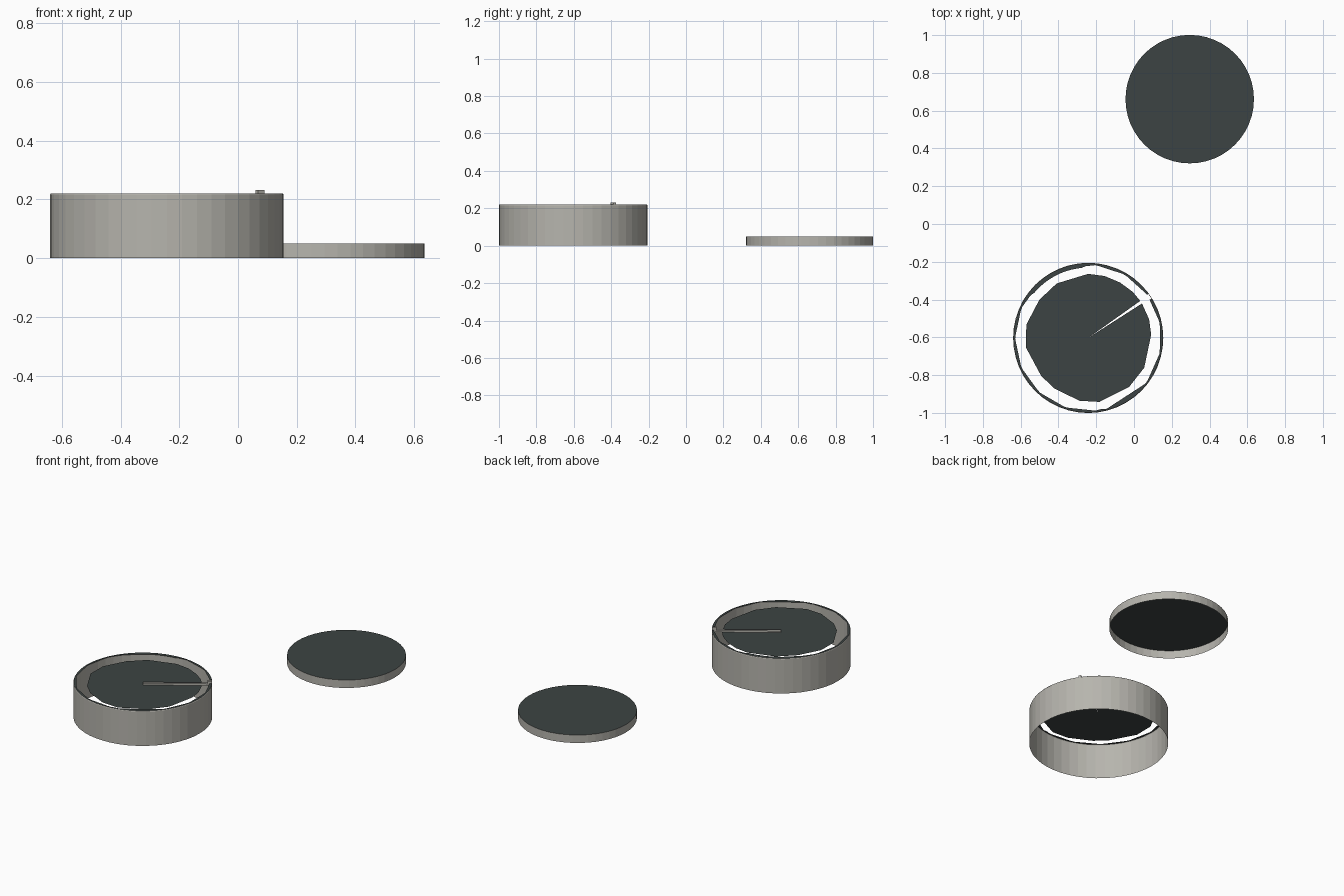
import bpy, math
from math import cos, sin, radians

if "Cube" in bpy.data.objects:
    bpy.data.objects.remove(bpy.data.objects["Cube"])


def material(name, rgb):
    m = bpy.data.materials.new(name)
    m.diffuse_color = (*rgb, 1)
    m.use_nodes = True
    m.node_tree.nodes["Principled BSDF"].inputs["Base Color"].default_value = m.diffuse_color
    return m


GREY = material("warm_grey", (0.47, 0.46, 0.42))
DARK = material("dark_slate", (0.046, 0.057, 0.056))

BASE = (-0.2425, -0.603)   # centre of the large round case
LID = (0.295, 0.661)       # centre of the small lid
SLOT = 34                  # angle of the pointer slot, degrees
SIDES = 48


def make(name, verts, faces, mat, centre):
    me = bpy.data.meshes.new(name)
    me.from_pydata(verts, [], faces)
    me.materials.append(mat)
    ob = bpy.data.objects.new(name, me)
    ob.location = (*centre, 0)
    bpy.context.collection.objects.link(ob)
    return ob


def polar(r, deg, z):
    return (r * cos(radians(deg)), r * sin(radians(deg)), z)


def tube(name, profile, centre):
    """Open wall revolved from (radius, height) pairs."""
    n = SIDES
    verts = [polar(r, 360 * i / n, z) for r, z in profile for i in range(n)]
    faces = [(k * n + i, k * n + (i + 1) % n, (k + 1) * n + (i + 1) % n, (k + 1) * n + i)
             for k in range(len(profile) - 1) for i in range(n)]
    return make(name, verts, faces, GREY, centre)


def slot_walls(name, r0, r1, half, z0, z1):
    """Four upright walls around a thin radial slot, open above and below."""
    c, s = cos(radians(SLOT)), sin(radians(SLOT))
    plan = [(r0, -half), (r1, -half), (r1, half), (r0, half)]
    verts = [(u * c - v * s, u * s + v * c, z) for z in (z0, z1) for u, v in plan]
    faces = [(i, (i + 1) % 4, 4 + (i + 1) % 4, 4 + i) for i in range(4)]
    return make(name, verts, faces, GREY, BASE)


# lid: shallow wall with a dark top, open underneath
tube("lid_wall", [(0.34, 0), (0.34, 0.05)], LID)
make("lid_top", [polar(0.34, 360 * i / SIDES, 0.05) for i in range(SIDES)],
     [tuple(range(SIDES))], DARK, LID)

# case: tall wall, open underneath
tube("case_wall", [(0.3975, 0), (0.3975, 0.216), (0.395, 0.22)], BASE)


# rim: thin dark ring with a faceted inner edge, broken at the slot
def inner_radius(a):
    a = (a + 180) % 360 - 180
    if -77 <= a <= -37:                      # straight chord at lower right
        return 0.368 / cos(radians(a + 57))
    if 95 <= a <= 140:                       # wider part at upper left
        return 0.372
    return 0.379 / cos(radians((a + 180) % 24 - 12))


count = 96
angles = [SLOT + 2.2 + (360 - 4.4) * i / count for i in range(count + 1)]
ring = [polar(0.395, a, 0.22) for a in angles] + [polar(inner_radius(a), a, 0.22) for a in angles]
make("case_rim", ring,
     [(i, i + 1, count + 2 + i, count + 1 + i) for i in range(count)], DARK, BASE)

# face plate: sunken many-sided disc, cut by the slot and clear of the wall
W = 0.008
outline = [(SLOT + 1.4, 0.338), (46, 0.339), (60, 0.338), (75, 0.339), (90, 0.339),
           (120, 0.333), (142, 0.328), (168, 0.335), (189, 0.333), (219, 0.32),
           (236, 0.322), (262, 0.336), (280, 0.344), (310, 0.338), (332, 0.336),
           (363, 0.334), (377, 0.337), (360 + SLOT - 1.4, 0.338)]
plate = [polar(r, a, 0.203) for a, r in outline]
c, s = cos(radians(SLOT)), sin(radians(SLOT))
plate += [(W * s, -W * c, 0.203), (-W * s, W * c, 0.203)]
hub = len(plate)
plate.append((-0.004 * c, -0.004 * s, 0.203))
fan = [(hub, i, i + 1) for i in range(hub - 3)]
fan += [(hub, hub - 3, hub - 2), (hub, hub - 1, 0)]
make("face_plate", plate, fan, DARK, BASE)

# pointer: upright walls along the slot and a taller tip at the rim
slot_walls("pointer", 0.0, 0.37, W, 0.203, 0.214)
slot_walls("pointer_tip", 0.37, 0.395, W, 0.203, 0.231)
